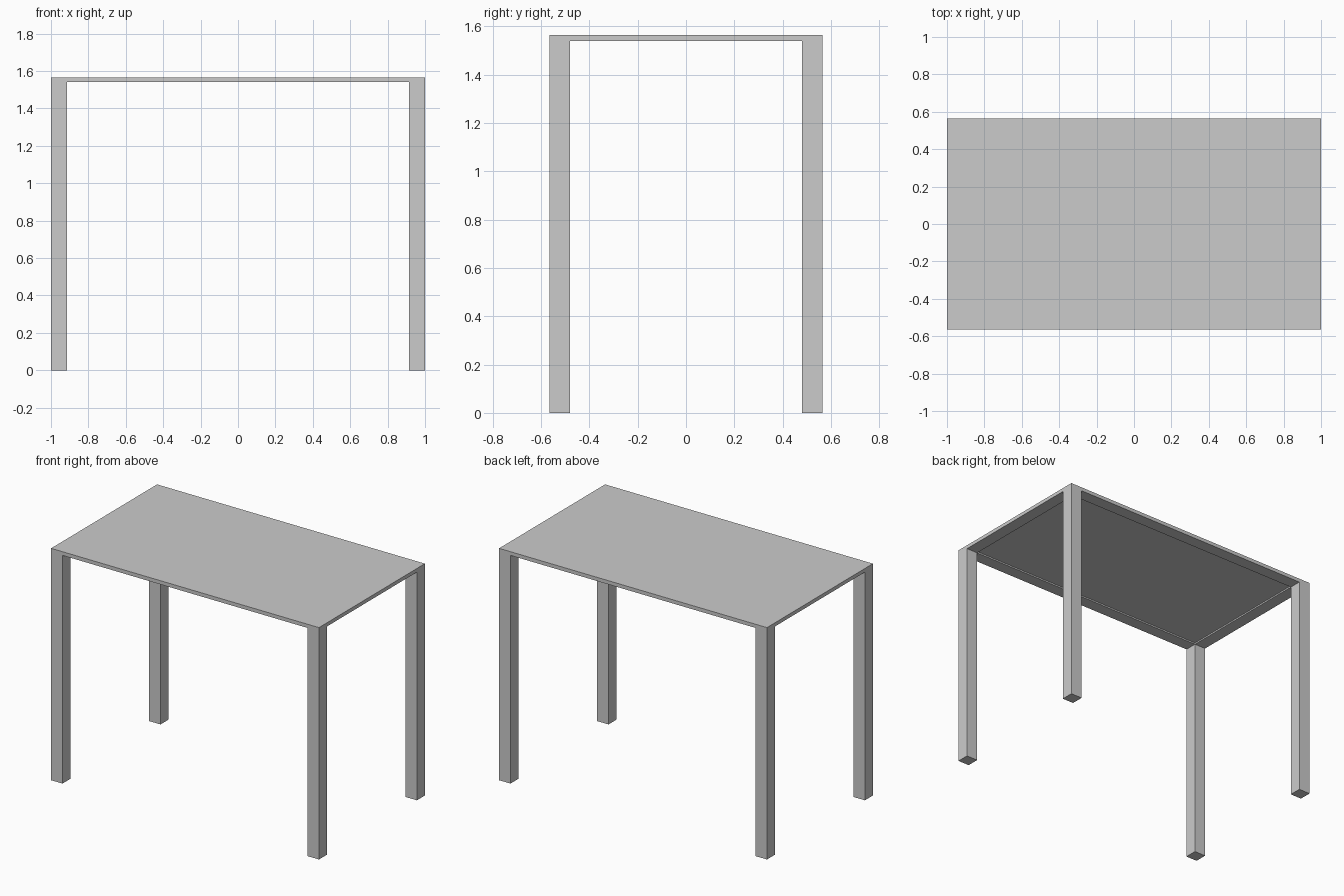
import bpy

if "Cube" in bpy.data.objects:
    bpy.data.objects.remove(bpy.data.objects["Cube"])

X, Y, H = 1.0, 0.565, 1.565   # half length, half depth, height
W = 0.085                     # leg and rail width
RAIL_Z = 1.54                 # underside of the rails
PANEL_Z = 1.55                # underside of the recessed panel


def box(name, x0, x1, y0, y1, z0, z1):
    bpy.ops.mesh.primitive_cube_add(
        size=1, location=((x0 + x1) / 2, (y0 + y1) / 2, (z0 + z1) / 2))
    ob = bpy.context.object
    ob.name = name
    ob.scale = (x1 - x0, y1 - y0, z1 - z0)
    bpy.ops.object.transform_apply(location=True, rotation=False, scale=True)
    return ob


def mirror(ob, x, y):
    mod = ob.modifiers.new("Mirror", 'MIRROR')
    mod.use_axis = (x, y, False)
    mod.use_mirror_merge = False


# Table top, covering the frame
box("table_top", -X, X, -Y, Y, PANEL_Z, H)

# Four square corner legs
mirror(box("legs", X - W, X, -Y, -Y + W, 0, PANEL_Z), True, True)

# Flat rails under the edges, flush with the legs
mirror(box("long_rails", -X + W, X - W, -Y, -Y + W, RAIL_Z, PANEL_Z), False, True)
mirror(box("short_rails", X - W, X, -Y + W, Y - W, RAIL_Z, PANEL_Z), True, False)
